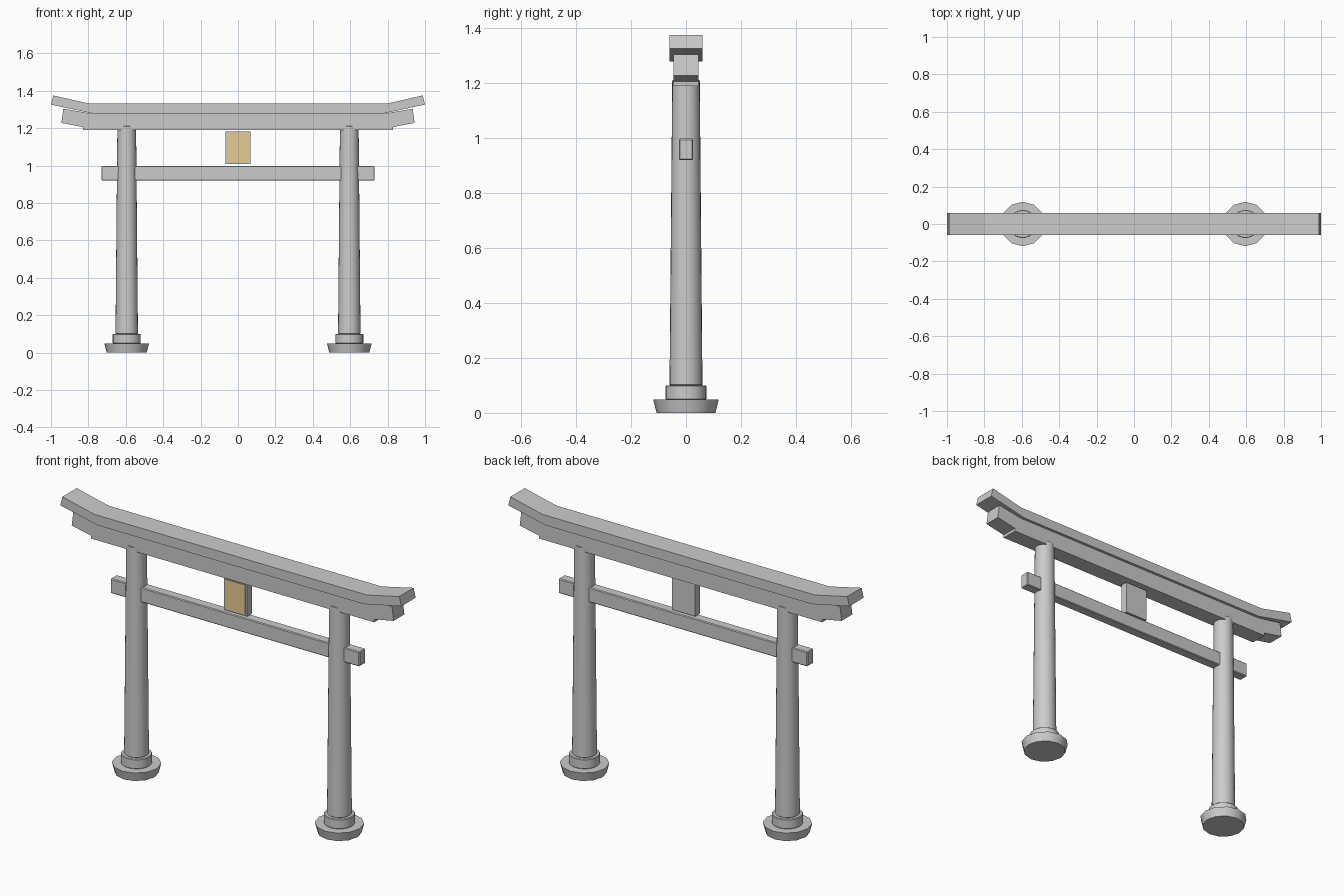
import bpy, math

if "Cube" in bpy.data.objects:
    bpy.data.objects.remove(bpy.data.objects["Cube"])


def material(name, rgb):
    m = bpy.data.materials.new(name)
    m.diffuse_color = (*rgb, 1)
    m.use_nodes = True
    m.node_tree.nodes["Principled BSDF"].inputs["Base Color"].default_value = m.diffuse_color
    return m


GREY = material("stone grey", (0.6, 0.6, 0.6))
GOLD = material("pale gold", (0.82, 0.62, 0.29))


def make(name, verts, faces, mat, bevel=0.0, smooth=False):
    me = bpy.data.meshes.new(name)
    me.from_pydata(verts, [], faces)
    ob = bpy.data.objects.new(name, me)
    bpy.context.collection.objects.link(ob)
    me.materials.append(mat)
    if bevel:
        mod = ob.modifiers.new("soft edges", 'BEVEL')
        mod.width = bevel
        mod.segments = 1
        mod.limit_method = 'ANGLE'
        mod.angle_limit = math.radians(40)
    if smooth:
        bpy.ops.object.select_all(action='DESELECT')
        bpy.context.view_layer.objects.active = ob
        ob.select_set(True)
        bpy.ops.object.shade_smooth_by_angle(angle=math.radians(35))
    return ob


def beam(name, outline, y0, y1, mat=GREY, bevel=0.0):
    """Extrude a clockwise-from-front x/z outline from y0 to y1."""
    n = len(outline)
    verts = [(x, y, z) for y in (y0, y1) for x, z in outline]
    faces = [tuple(range(n)), tuple(range(2 * n - 1, n - 1, -1))]
    faces += [(i, i + n, (i + 1) % n + n, (i + 1) % n) for i in range(n)]
    return make(name, verts, faces, mat, bevel)


def box(name, x, z0, z1, y0, y1, mat=GREY, bevel=0.0):
    return beam(name, [(-x, z0), (x, z0), (x, z1), (-x, z1)], y0, y1, mat, bevel)


def mirrored(right):
    """Complete a right-half outline (bottom to top) with its mirror image."""
    return right + [(-x, z) for x, z in reversed(right)]


def turned(name, cx, r0, r1, z0, z1, sides, bevel=0.0):
    """Tapered round part standing on z0."""
    verts = []
    for r, z in ((r0, z0), (r1, z1)):
        for i in range(sides):
            a = 2 * math.pi * i / sides
            verts.append((cx + r * math.cos(a), r * math.sin(a), z))
    faces = [(i, (i + 1) % sides, (i + 1) % sides + sides, i + sides) for i in range(sides)]
    faces += [tuple(range(sides - 1, -1, -1)), tuple(range(sides, 2 * sides))]
    return make(name, verts, faces, GREY, bevel, True)


# Columns with two-tier footings
for side, cx in (("left", -0.595), ("right", 0.595)):
    turned(side + "_footing", cx, 0.107, 0.119, 0.0, 0.048, 12)
    turned(side + "_collar", cx, 0.075, 0.075, 0.048, 0.1, 24, 0.003)
    turned(side + "_column", cx, 0.06, 0.05, 0.1, 1.212, 24, 0.003)

# Top beam with upswept ends
beam("top_beam", mirrored([(0.78, 1.279), (1.0, 1.326), (0.988, 1.375), (0.8, 1.332)]),
     -0.06, 0.06)

# Second beam: stepped underside, upswept ends
beam("second_beam", mirrored([(0.83, 1.19), (0.83, 1.206), (0.944, 1.228),
                              (0.934, 1.304), (0.79, 1.279)]), -0.045, 0.045)

# Lower tie beam passing through the columns
box("tie_beam", 0.73, 0.92, 0.998, -0.026, 0.026, GREY, 0.004)

# Hanging tablet with a gold front panel
box("tablet", 0.068, 1.008, 1.182, -0.02, 0.02)
box("tablet_panel", 0.059, 1.016, 1.173, -0.024, -0.019, GOLD)
